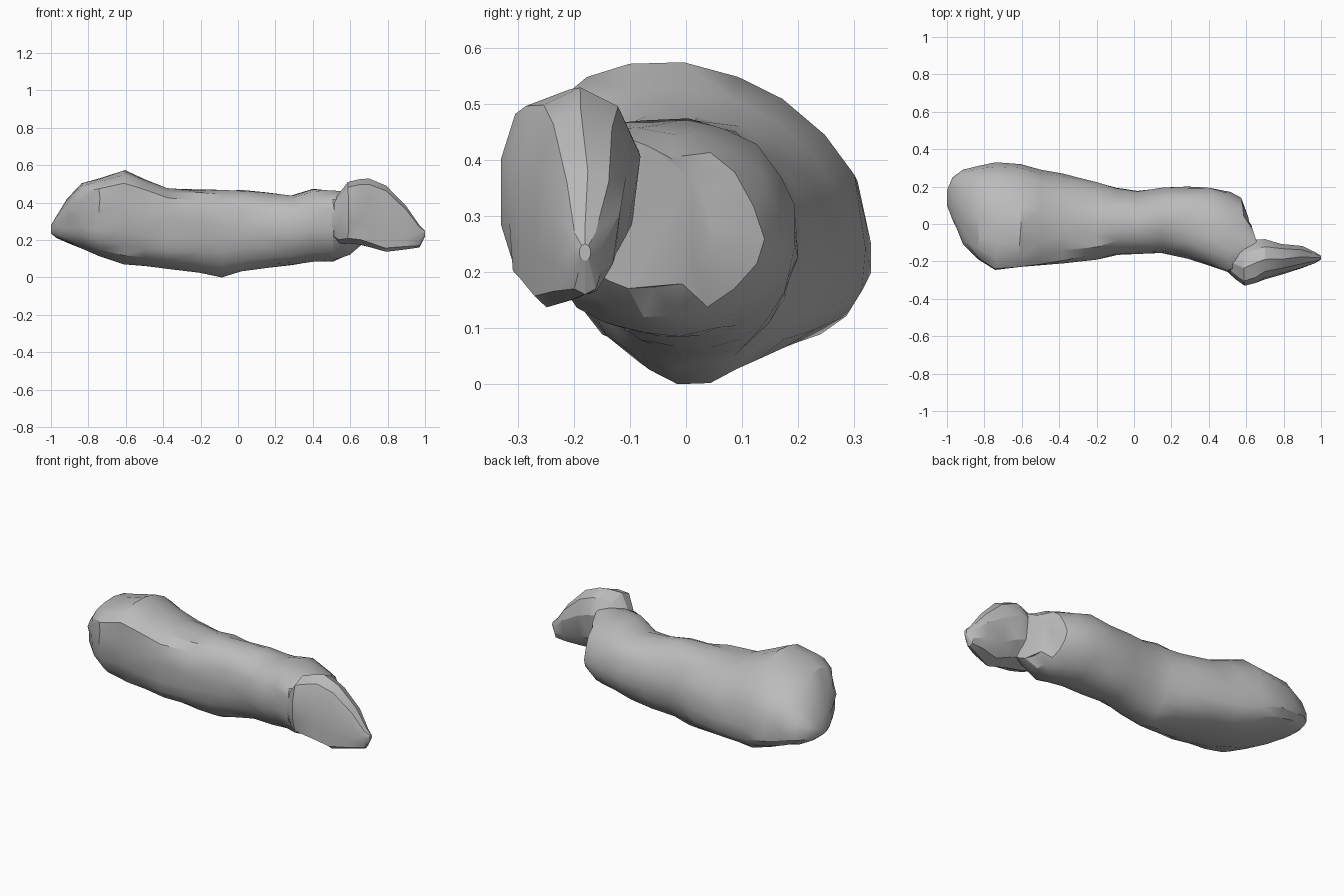
import bpy, bmesh, math, random

random.seed(4)
cube = bpy.data.objects.get("Cube")
if cube:
    bpy.data.objects.remove(cube, do_unlink=True)

stone = bpy.data.materials.new("weathered_grey")
stone.use_nodes = True
grey = (0.5, 0.5, 0.5, 1)
stone.diffuse_color = grey
bsdf = stone.node_tree.nodes["Principled BSDF"]
bsdf.inputs["Base Color"].default_value = grey
bsdf.inputs["Roughness"].default_value = 0.9


def power(v, e):
    return math.copysign(abs(v) ** e, v)


def section(sides, rough, x, y0, y1, z0, z1, lean=0, sway=0, square=.86, skew=0):
    """One rounded section: lean shifts its top, sway its underside,
    square flattens the underside and skew turns it about the vertical."""
    points = []
    j = rough if min(y1 - y0, z1 - z0) > .15 else 0
    mid_y, mid_z = (y0 + y1) / 2, (z0 + z1) / 2
    for i in range(sides):
        t = 2 * math.pi * (i + .5) / sides
        below = math.sin(t) < 0
        e = square if below else .9
        c, s = power(math.cos(t), e), power(math.sin(t), e)
        shift = sway if below else lean
        y = mid_y + c * (y1 - y0) / 2 + shift * abs(s) + random.uniform(-j, j)
        z = mid_z + s * (z1 - z0) / 2 + random.uniform(-j, j)
        y, z = min(max(y, y0), y1), min(max(z, z0), z1)
        points.append((x - skew * (y - mid_y) + random.uniform(-j, j), y, z))
    return points


def loft(name, stations, sides, rough, angle):
    """Skin a run of sections and close both ends."""
    bm = bmesh.new()
    rings = [[bm.verts.new(p) for p in section(sides, rough, *s)] for s in stations]
    for a, b in zip(rings, rings[1:]):
        for i in range(sides):
            k = (i + 1) % sides
            bm.faces.new((a[i], a[k], b[k], b[i]))
    bm.faces.new(rings[0])
    bm.faces.new(rings[-1])
    bmesh.ops.triangulate(bm, faces=bm.faces[:])
    bmesh.ops.recalc_face_normals(bm, faces=bm.faces[:])
    mesh = bpy.data.meshes.new(name)
    bm.to_mesh(mesh)
    bm.free()
    mesh.materials.append(stone)
    obj = bpy.data.objects.new(name, mesh)
    bpy.context.collection.objects.link(obj)
    bpy.ops.object.select_all(action='DESELECT')
    obj.select_set(True)
    bpy.context.view_layer.objects.active = obj
    bpy.ops.object.shade_smooth_by_angle(angle=math.radians(angle))


# Long bulging trunk with a fat rounded end and a slanting broken end
loft("trunk", [
    (-1.0, .10, .18, .235, .28),
    (-.97, .02, .25, .21, .33, 0, .01, .7),
    (-.91, -.11, .29, .18, .42, -.05, .02, .62),
    (-.83, -.19, .31, .15, .505, -.08, .02, .6),
    (-.74, -.245, .33, .115, .53, -.1, .03, .6),
    (-.61, -.23, .32, .07, .575, -.1, .03, .65),
    (-.50, -.22, .29, .055, .53, -.09, .02, .68),
    (-.38, -.21, .27, .045, .48, -.06, .01, .72),
    (-.20, -.19, .23, .025, .47, -.04, 0, .85),
    (-.09, -.165, .195, 0, .47, -.02, 0, 1.05),
    (.02, -.16, .18, .03, .467, -.02, 0, .95),
    (.15, -.155, .195, .05, .455, -.01, 0, .95),
    (.29, -.185, .20, .065, .445, -.01, 0, .95),
    (.40, -.22, .20, .08, .475, -.03, 0, 1),
    (.51, -.26, .175, .085, .467, -.05, 0, 1),
    (.59, -.23, .14, .12, .46, -.07, 0, .95, .06),
    (.645, -.20, .05, .17, .44, -.06, 0, .86, .3),
], 20, .006, 32)

# Hooked slab that grows out of the front of the narrow end
loft("hooked_slab", [
    (.47, -.23, -.12, .24, .36),
    (.54, -.295, -.10, .18, .45, -.02),
    (.59, -.33, -.08, .18, .51, -.03, -.03),
    (.65, -.315, -.07, .175, .525, -.02, -.05),
    (.70, -.295, -.08, .16, .53, 0, -.06, .75),
    (.79, -.27, -.10, .135, .49, 0, -.06, .7),
    (.90, -.235, -.115, .15, .38, 0, -.03, .7),
    (.97, -.21, -.15, .16, .28),
    (1.0, -.19, -.17, .22, .25),
], 10, .004, 25)
